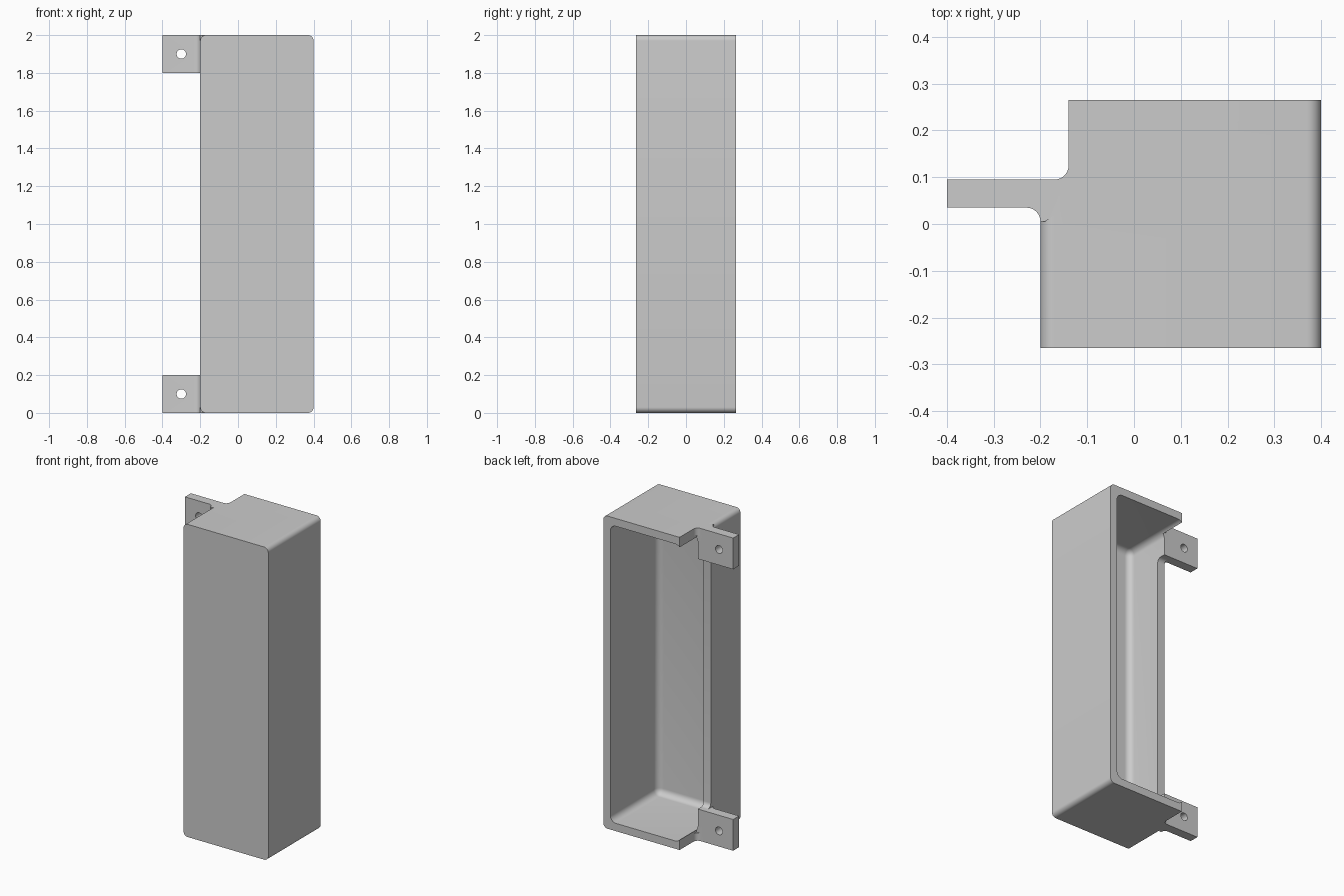
import bpy, bmesh, math
from mathutils import Vector

cube = bpy.data.objects.get("Cube")
if cube:
    bpy.data.objects.remove(cube, do_unlink=True)

grey = bpy.data.materials.new("light_grey")
grey.use_nodes = True
colour = (0.6, 0.6, 0.6, 1)
grey.diffuse_color = colour
grey.node_tree.nodes["Principled BSDF"].inputs["Base Color"].default_value = colour

FILLET = 0.03
WALL = 0.05


def finish(name, bm):
    bmesh.ops.recalc_face_normals(bm, faces=bm.faces[:])
    mesh = bpy.data.meshes.new(name)
    bm.to_mesh(mesh)
    bm.free()
    mesh.materials.append(grey)
    obj = bpy.data.objects.new(name, mesh)
    bpy.context.collection.objects.link(obj)
    return obj


def box(name, low, high, radius=0, along_y_only=False):
    bm = bmesh.new()
    bmesh.ops.create_cube(bm, size=1)
    low, high = Vector(low), Vector(high)
    for v in bm.verts:
        v.co = (low + high) / 2 + v.co * (high - low)
    if radius:
        edges = [e for e in bm.edges if not along_y_only
                 or abs(e.verts[0].co.y - e.verts[1].co.y) > 0.01]
        bmesh.ops.bevel(bm, geom=edges, offset=radius, offset_type='OFFSET',
                        segments=8, profile=0.5, affect='EDGES')
    return finish(name, bm)


def prism(name, points, start, depth):
    """Extrude a closed outline of 3D points along a vector."""
    bm = bmesh.new()
    face = bm.faces.new([bm.verts.new(Vector(p) + Vector(start)) for p in points])
    out = bmesh.ops.extrude_face_region(bm, geom=[face])
    moved = [g for g in out["geom"] if isinstance(g, bmesh.types.BMVert)]
    bmesh.ops.translate(bm, verts=moved, vec=depth)
    return finish(name, bm)


def arc(cx, cy, start, end, steps=8):
    angles = [math.radians(start + (end - start) * i / steps) for i in range(steps + 1)]
    return [(cx + FILLET * math.cos(a), cy + FILLET * math.sin(a)) for a in angles]


def combine(target, tool, operation):
    mod = target.modifiers.new("combine", 'BOOLEAN')
    mod.object, mod.operation, mod.solver = tool, operation, 'EXACT'
    bpy.context.view_layer.update()
    evaluated = target.evaluated_get(bpy.context.evaluated_depsgraph_get())
    mesh = bpy.data.meshes.new_from_object(evaluated)
    target.modifiers.clear()
    target.data = mesh
    bpy.data.objects.remove(tool, do_unlink=True)


# Outer shell, rounded along its four long corners, then hollowed from the back
body = box("wall_cover", (-0.2, -0.265, 0), (0.4, 0.265, 2), FILLET, True)
pocket = box("pocket_cutter", (-0.2 + WALL, -0.265 + WALL, WALL),
             (0.4 - WALL, 0.6, 2 - WALL), 0.04)
combine(body, pocket, 'DIFFERENCE')

# Step in the top and bottom lips behind the tabs
step = [(-0.5, 0.095)] + arc(-0.17, 0.125, -90, 0) + [(-0.14, 0.5), (-0.5, 0.5)]
combine(body, prism("step_cutter", [(x, y, 0) for x, y in step],
                    (0, 0, -0.1), (0, 0, 2.2)), 'DIFFERENCE')
combine(body, box("corner_cutter", (-0.3, 0.095, WALL), (-0.14, 0.4, 2 - WALL)),
        'DIFFERENCE')

# Long opening in the side wall between the tabs
notch = (arc(0.065, 0.23, 270, 180) + arc(0.065, 1.77, 180, 90)
         + [(0.4, 1.8), (0.4, 0.2)])
combine(body, prism("notch_cutter", [(0, y, z) for y, z in notch],
                    (-0.3, 0, 0), (0.17, 0, 0)), 'DIFFERENCE')

# Mounting tabs with a filleted root and a screw hole
tab = ([(-0.4, 0.095), (-0.4, 0.035)] + arc(-0.23, 0.005, 90, 0)
       + [(-0.19, 0.005), (-0.15, 0.035), (-0.15, 0.095)])
for z in (0, 1.8):
    combine(body, prism("tab", [(x, y, 0) for x, y in tab],
                        (0, 0, z), (0, 0, 0.2)), 'UNION')
    rim = [(-0.3 + 0.025 * math.cos(a), 0, z + 0.1 + 0.025 * math.sin(a))
           for a in (math.tau * i / 32 for i in range(32))]
    combine(body, prism("hole_cutter", rim, (0, -0.05, 0), (0, 0.2, 0)), 'DIFFERENCE')

# Smooth fillets with crisp edges
bpy.ops.object.select_all(action='DESELECT')
body.select_set(True)
bpy.context.view_layer.objects.active = body
bpy.ops.object.shade_smooth_by_angle(angle=math.radians(30))
